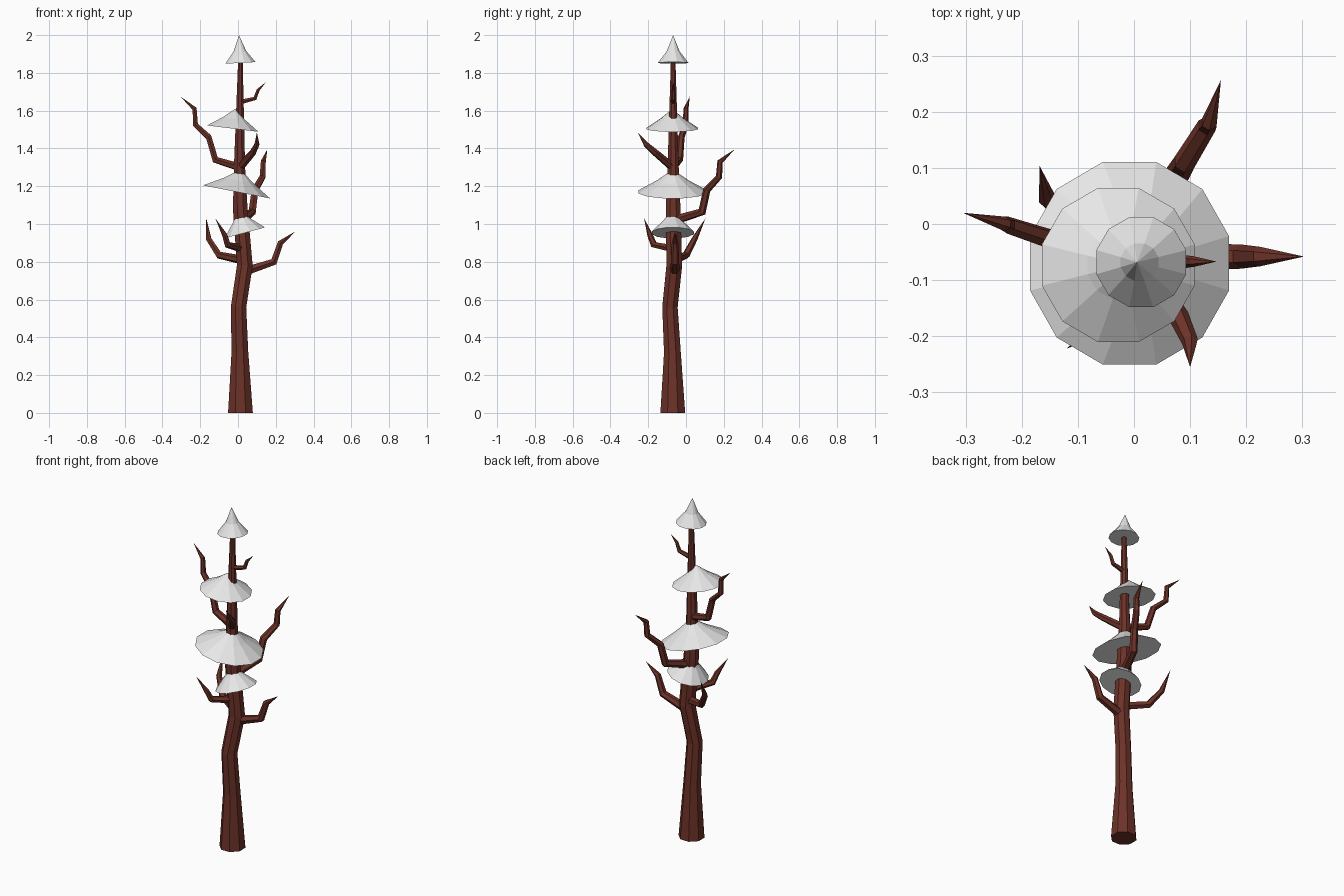
import bpy, bmesh, math
from mathutils import Vector, Matrix

cube = bpy.data.objects.get("Cube")
if cube:
    bpy.data.objects.remove(cube, do_unlink=True)


def material(name, rgb):
    m = bpy.data.materials.new(name)
    m.use_nodes = True
    m.diffuse_color = (*rgb, 1)
    m.node_tree.nodes["Principled BSDF"].inputs["Base Color"].default_value = (*rgb, 1)
    return m


bark = material("reddish_brown_bark", (0.15, 0.032, 0.021))
snow = material("snow_white", (0.8, 0.8, 0.8))


def loft(name, rings, sides, mat):
    """Skin (centre, rotation, radius) rings; a zero radius closes to a point."""
    bm = bmesh.new()
    loops = []
    for centre, rot, r in rings:
        n = sides if r > 0 else 1
        angles = [math.tau * (i + 0.5) / sides for i in range(n)]
        loops.append([bm.verts.new(centre + rot @ Vector((r * math.cos(a), r * math.sin(a), 0)))
                      for a in angles])
    for a, b in zip(loops, loops[1:]):
        for i in range(sides):
            j = (i + 1) % sides
            if len(b) == 1:
                bm.faces.new((a[i], a[j], b[0]))
            else:
                bm.faces.new((a[i], a[j], b[j], b[i]))
    bm.faces.new(loops[0][::-1])
    if len(loops[-1]) > 1:
        bm.faces.new(loops[-1])
    bmesh.ops.recalc_face_normals(bm, faces=bm.faces)
    mesh = bpy.data.meshes.new(name)
    bm.to_mesh(mesh)
    bm.free()
    mesh.materials.append(mat)
    ob = bpy.data.objects.new(name, mesh)
    bpy.context.collection.objects.link(ob)


def limb(name, points, radii, sides):
    """Tapered tube whose rings turn with the path."""
    pts = [Vector(p) for p in points]
    up = Vector((0, 0, 1))
    rot, rings = Matrix.Identity(3), []
    for i, p in enumerate(pts):
        before = (p - pts[i - 1]).normalized() if i else Vector()
        after = (pts[i + 1] - p).normalized() if i + 1 < len(pts) else Vector()
        axis = (before + after).normalized()
        rot = (rot @ up).rotation_difference(axis).to_matrix() @ rot
        rings.append((p, rot, radii[i]))
    loft(name, rings, sides, bark)


def branch(name, points, thick):
    last = len(points) - 1
    radii = [thick * (1 - 0.5 * i / last) for i in range(last)] + [0]
    limb(name, points, radii, 6)


def snow_cap(name, centre, radius, height, tilt, neck=0.45, rise=0.5):
    """Flared cone with a flat underside, leaning sideways by tilt degrees."""
    rot = Matrix.Rotation(math.radians(tilt), 3, 'Y')
    c = Vector(centre)
    profile = [(radius, 0), (radius * neck, height * rise), (0, height)]
    loft(name, [(c + rot @ Vector((0, 0, h)), rot, r) for r, h in profile], 12, snow)


# Trunk
limb("trunk",
     [(0.013, -0.07, 0), (0.01, -0.072, 0.32), (0.003, -0.085, 0.56), (0.036, -0.062, 0.78),
      (0.012, -0.068, 1.08), (0.008, -0.068, 1.3), (0.013, -0.068, 1.9)],
     [0.071, 0.048, 0.044, 0.045, 0.042, 0.032, 0.012], 8)

# Branches, from low to high
branch("low_left_branch", [(0.04, -0.06, 0.75), (0.19, -0.058, 0.8),
                           (0.225, -0.058, 0.9), (0.303, -0.058, 0.96)], 0.026)
branch("low_right_back_branch", [(0.02, -0.06, 0.81), (-0.1, 0, 0.835),
                                 (-0.155, 0.045, 0.92), (-0.168, 0.103, 1.03)], 0.024)
branch("low_right_front_branch", [(0.02, -0.07, 0.87), (-0.055, -0.17, 0.89),
                                  (-0.07, -0.19, 0.94), (-0.12, -0.222, 1.03)], 0.022)
branch("back_branch", [(0.02, -0.06, 1.02), (0.075, 0.085, 1.065), (0.09, 0.11, 1.18),
                       (0.13, 0.175, 1.25), (0.134, 0.18, 1.33), (0.155, 0.257, 1.395)], 0.025)
branch("mid_right_branch", [(0.01, -0.068, 1.3), (-0.12, -0.035, 1.34), (-0.155, -0.025, 1.46),
                            (-0.225, -0.002, 1.525), (-0.23, 0, 1.61), (-0.305, 0.02, 1.675)], 0.022)
branch("mid_front_branch", [(0.01, -0.07, 1.3), (0.08, -0.165, 1.38),
                            (0.1, -0.21, 1.42), (0.1, -0.255, 1.485)], 0.022)
branch("top_left_branch", [(0.01, -0.068, 1.645), (0.09, -0.067, 1.665),
                           (0.107, -0.067, 1.71), (0.147, -0.067, 1.75)], 0.014)

# Snow caps
snow_cap("lower_snow_cap", (0.036, -0.07, 0.953), 0.115, 0.13, -15)
snow_cap("wide_snow_cap", (-0.008, -0.07, 1.17), 0.187, 0.12, 11)
snow_cap("upper_snow_cap", (-0.028, -0.073, 1.505), 0.142, 0.105, 7)
snow_cap("top_snow_cap", (0.013, -0.068, 1.853), 0.083, 0.147, -3, 0.42, 0.42)
